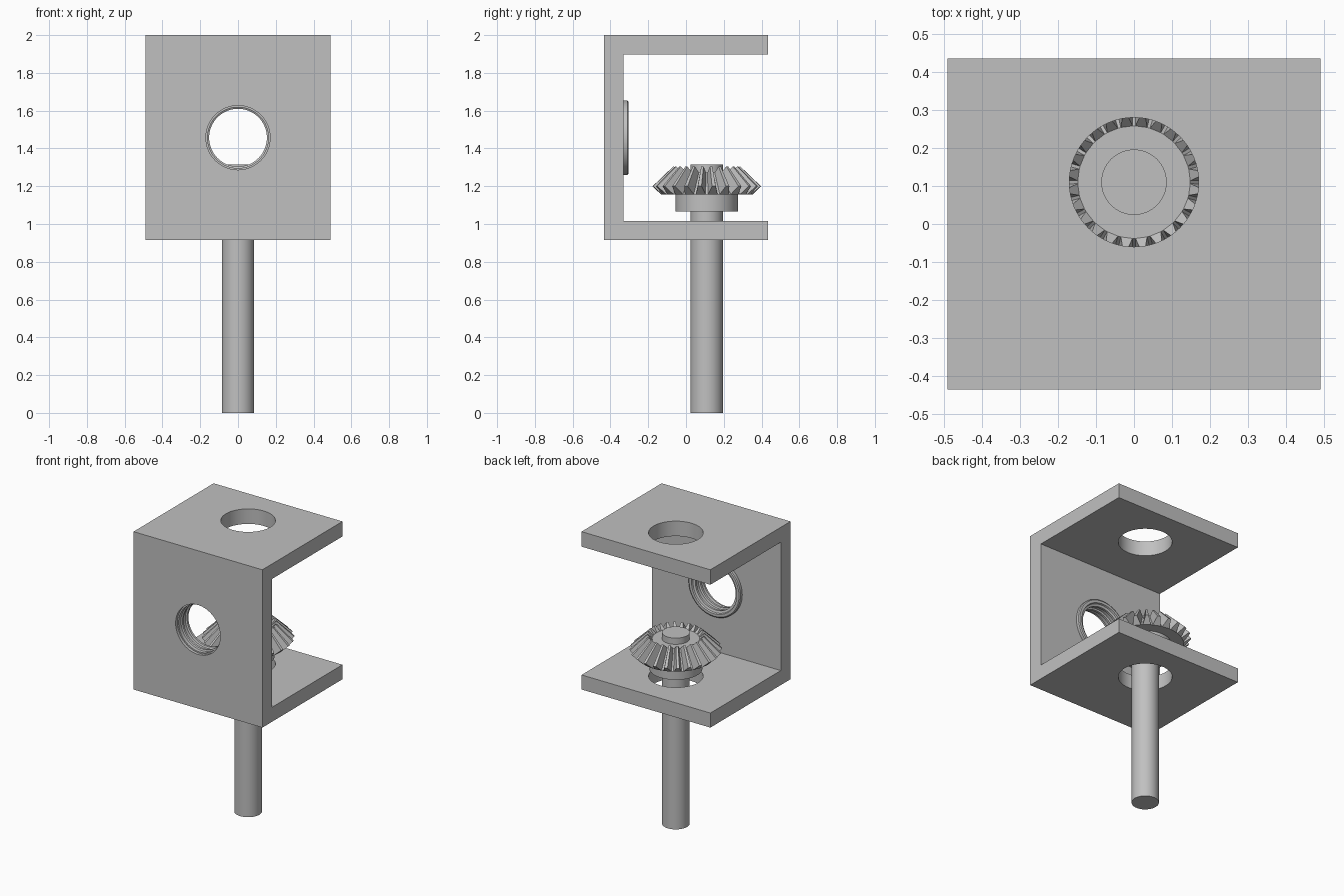
import bpy, bmesh, math
from mathutils import Matrix

if "Cube" in bpy.data.objects:
    bpy.data.objects.remove(bpy.data.objects["Cube"])

AX = 0.11      # y position of the vertical shaft axis
HZ = 1.457     # height of the front bore

grey = bpy.data.materials.new("mid_grey")
grey.diffuse_color = (0.53, 0.53, 0.53, 1)
grey.use_nodes = True
grey.node_tree.nodes["Principled BSDF"].inputs["Base Color"].default_value = grey.diffuse_color


def add_object(name, bm, smooth=False):
    bmesh.ops.recalc_face_normals(bm, faces=bm.faces)
    mesh = bpy.data.meshes.new(name)
    bm.to_mesh(mesh)
    bm.free()
    mesh.materials.append(grey)
    ob = bpy.data.objects.new(name, mesh)
    bpy.context.collection.objects.link(ob)
    if smooth:
        bpy.ops.object.select_all(action='DESELECT')
        ob.select_set(True)
        bpy.context.view_layer.objects.active = ob
        bpy.ops.object.shade_smooth_by_angle(angle=math.radians(25))
    return ob


def lathe(name, profile, matrix, closed=False, n=64):
    """Spin (radius, height) points around z; open profiles get flat caps."""
    bm = bmesh.new()
    rings = []
    for r, h in profile:
        rings.append([bm.verts.new(matrix @ Matrix.Rotation(2 * math.pi * i / n, 4, 'Z')
                                   @ Matrix.Translation((r, 0, h)).to_translation())
                      for i in range(n)])
    pairs = list(zip(rings, rings[1:]))
    if closed:
        pairs.append((rings[-1], rings[0]))
    else:
        bm.faces.new(rings[0])
        bm.faces.new(rings[-1])
    for a, b in pairs:
        for i in range(n):
            j = (i + 1) % n
            bm.faces.new((a[i], a[j], b[j], b[i]))
    return add_object(name, bm, smooth=True)


upright = Matrix.Translation((0, AX, 0))
# local z becomes world +y for parts lying in the front bore
along_y = Matrix.Translation((0, 0, HZ)) @ Matrix.Rotation(-math.pi / 2, 4, 'X')

# C-shaped bracket: side profile extruded across x
outline = [(-0.435, 0.915), (0.435, 0.915), (0.435, 1.015), (-0.33, 1.015),
           (-0.33, 1.897), (0.435, 1.897), (0.435, 2.0), (-0.435, 2.0)]
bm = bmesh.new()
face = bm.faces.new([bm.verts.new((-0.49, y, z)) for y, z in outline])
ext = bmesh.ops.extrude_face_region(bm, geom=[face])
bmesh.ops.translate(bm, vec=(0.98, 0, 0),
                    verts=[v for v in ext['geom'] if isinstance(v, bmesh.types.BMVert)])
bracket = add_object("bracket", bm)

# Bores through top, bottom and front plates
cutters = [lathe("vertical_bore_cutter", [(0.17, 0.8), (0.17, 2.1)], upright),
           lathe("front_bore_cutter", [(0.17, -0.6), (0.17, -0.2)], along_y)]
bpy.context.view_layer.objects.active = bracket
for c in cutters:
    c.hide_render = True
    mod = bracket.modifiers.new("bore", 'BOOLEAN')
    mod.object = c
    mod.operation = 'DIFFERENCE'
    mod.solver = 'EXACT'
    bpy.ops.object.modifier_apply(modifier=mod.name)
    bpy.data.objects.remove(c)
bpy.ops.object.select_all(action='DESELECT')
bracket.select_set(True)
bpy.ops.object.shade_smooth_by_angle(angle=math.radians(25))

# Stepped bushing with an inner flange in the front bore
lathe("front_bushing",
      [(0.172, -0.415), (0.161, -0.415), (0.161, -0.39), (0.153, -0.385),
       (0.153, -0.37), (0.163, -0.365), (0.163, -0.34), (0.153, -0.335),
       (0.153, -0.32), (0.168, -0.315), (0.172, -0.305), (0.19, -0.305),
       (0.197, -0.31), (0.197, -0.332), (0.172, -0.332)],
      along_y, closed=True)

# Shaft and gear hub
lathe("shaft", [(0.086, 0), (0.086, 1.315)], upright)
lathe("gear_hub", [(0.165, 1.065), (0.165, 1.16)], upright)

# Bevel gear: every tooth has root, tip, tip, root stations
TEETH = 24
pitch = 2 * math.pi / TEETH
root = ((0.243, 1.157), (0.148, 1.272))
tip = ((0.288, 1.20), (0.178, 1.305))
bm = bmesh.new()
stations = []
for t in range(TEETH):
    for frac, (low, high) in ((-0.40, root), (-0.13, tip), (0.13, tip), (0.40, root)):
        a = (t + 0.5 + frac) * pitch
        stations.append([bm.verts.new((r * math.cos(a), AX + r * math.sin(a), z))
                         for r, z in (low, high)])
for i, s in enumerate(stations):
    nxt = stations[(i + 1) % len(stations)]
    bm.faces.new((s[0], nxt[0], nxt[1], s[1]))
for k in (0, 1):
    for t in range(TEETH):
        bm.faces.new([s[k] for s in stations[4 * t:4 * t + 4]])
    bm.faces.new([s[k] for i, s in enumerate(stations) if i % 4 in (0, 3)])
add_object("bevel_gear", bm)
